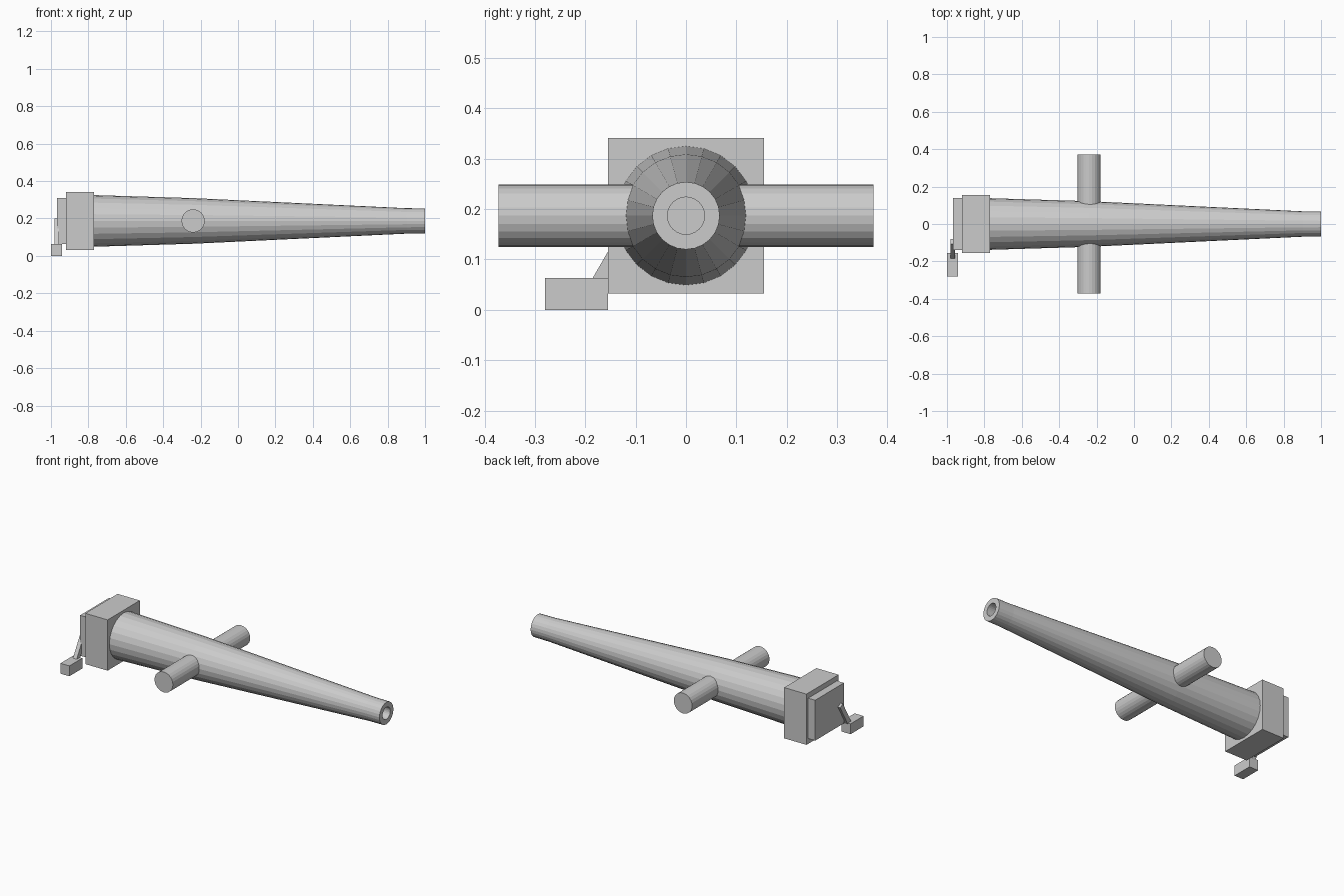
import bpy, bmesh, math
from mathutils import Matrix, Vector

cube = bpy.data.objects.get("Cube")
if cube:
    bpy.data.objects.remove(cube)

AXIS_Z = 0.187

metal = bpy.data.materials.new("grey metal")
metal.use_nodes = True
GREY = (0.6, 0.6, 0.6, 1)
metal.diffuse_color = GREY
metal.node_tree.nodes["Principled BSDF"].inputs["Base Color"].default_value = GREY


def finish(name, bm):
    bmesh.ops.recalc_face_normals(bm, faces=bm.faces)
    mesh = bpy.data.meshes.new(name)
    bm.to_mesh(mesh)
    bm.free()
    mesh.materials.append(metal)
    obj = bpy.data.objects.new(name, mesh)
    bpy.context.collection.objects.link(obj)
    return obj


def box(name, low, high, turn=0.0):
    """Box between two corners, turned about x around its centre."""
    low, high = Vector(low), Vector(high)
    bm = bmesh.new()
    bmesh.ops.create_cube(bm, size=1, matrix=Matrix.Diagonal((*(high - low), 1)))
    obj = finish(name, bm)
    obj.location = (low + high) / 2
    obj.rotation_euler.x = turn
    return obj


def lathe_x(name, profile, sides):
    """Revolve (x, radius) points around the gun axis."""
    bm = bmesh.new()
    rings = []
    for x, r in profile:
        rings.append([bm.verts.new((x, r * math.sin(a), AXIS_Z + r * math.cos(a)))
                      for a in (math.tau * i / sides for i in range(sides))])
    for a, b in zip(rings, rings[1:]):
        for i in range(sides):
            j = (i + 1) % sides
            bm.faces.new((a[i], a[j], b[j], b[i]))
    bm.faces.new(rings[0])
    bm.faces.new(rings[-1])
    return finish(name, bm)


# Tapered barrel with a hollow bore
lathe_x("barrel", [(-0.8, 0.138), (-0.77, 0.138), (-0.24, 0.122), (0.9, 0.068),
                   (1.0, 0.067), (1.0, 0.037), (-0.75, 0.037)], 24)

# Trunnions on both sides
for name, side in (("left_trunnion", -1), ("right_trunnion", 1)):
    bm = bmesh.new()
    bmesh.ops.create_cone(bm, cap_ends=True, segments=24, radius1=0.062,
                          radius2=0.062, depth=0.292)
    obj = finish(name, bm)
    obj.rotation_euler.x = math.pi / 2
    obj.location = (-0.24, side * 0.226, AXIS_Z)

# Breech block and its rear plate
box("breech_block", (-0.92, -0.155, 0.032), (-0.77, 0.155, 0.341))
box("breech_plate", (-0.967, -0.138, 0.064), (-0.91, 0.138, 0.31))

# Slanted lever with its handle
box("lever_arm", (-0.982, -0.152, 0.03), (-0.957, -0.122, 0.204), -math.radians(30))
box("lever_handle", (-1.0, -0.28, 0.0), (-0.94, -0.155, 0.063))
